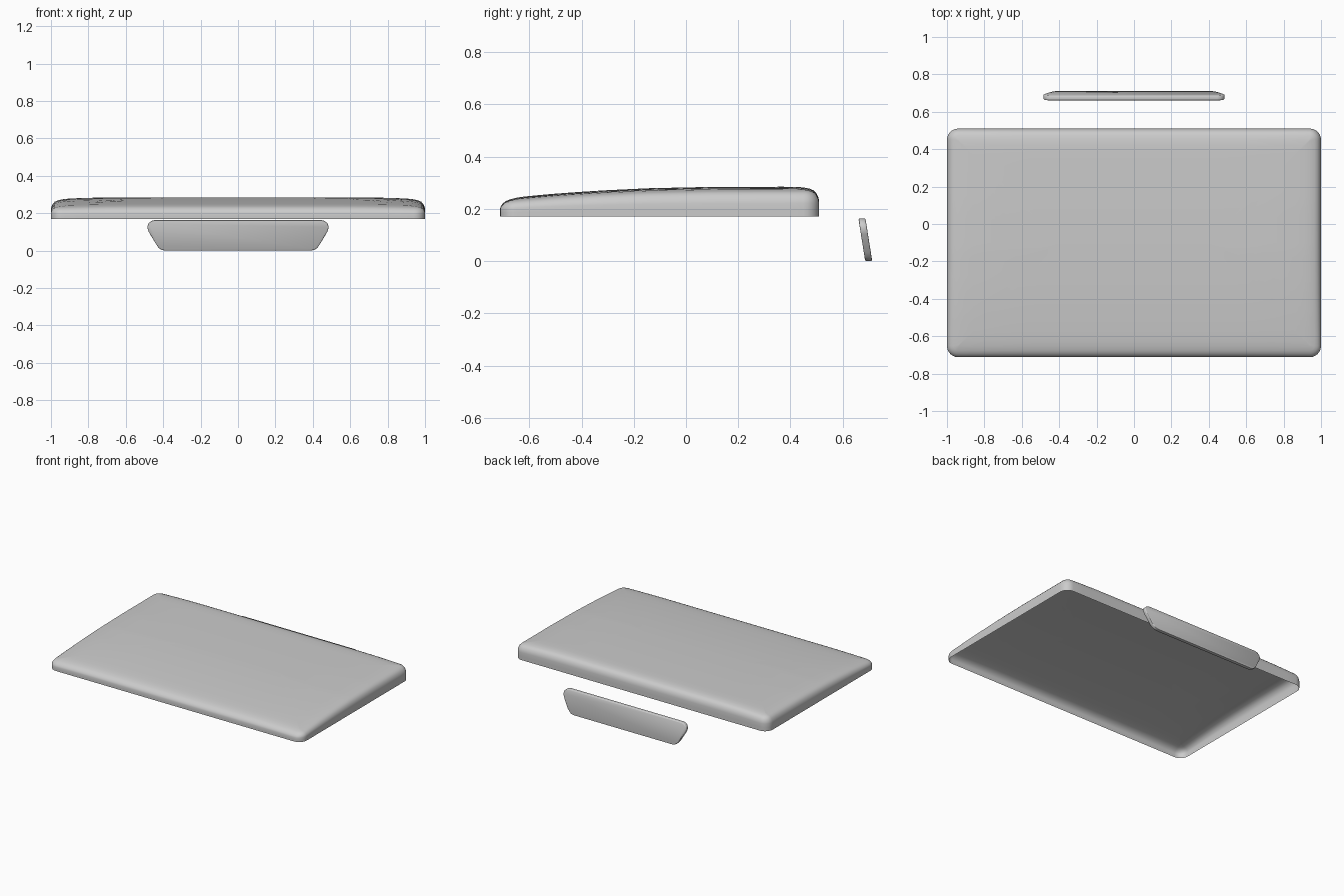
import bpy, bmesh, math

if "Cube" in bpy.data.objects:
    bpy.data.objects.remove(bpy.data.objects["Cube"])


def finish(name, bm, angle):
    bmesh.ops.recalc_face_normals(bm, faces=bm.faces)
    me = bpy.data.meshes.new(name)
    bm.to_mesh(me)
    bm.free()
    ob = bpy.data.objects.new(name, me)
    bpy.context.collection.objects.link(ob)
    bpy.ops.object.select_all(action='DESELECT')
    ob.select_set(True)
    bpy.context.view_layer.objects.active = ob
    bpy.ops.object.shade_smooth_by_angle(angle=math.radians(angle))
    return ob


X0, Y0, Y1, Z0 = 1.0, -0.712, 0.51, 0.17
CROWN = [(-.712, .062), (-.68, .070), (-.635, .076), (-.48, .090), (-.33, .100),
         (-.14, .109), (.1, .114), (.52, .115)]


def crown(y):
    for (a, h), (b, k) in zip(CROWN, CROWN[1:]):
        if y <= b:
            return h + (k - h) * max(0, (y - a) / (b - a))
    return CROWN[-1][1]


def ring(d):
    """Rounded rectangle inset by d, with evenly divided sides."""
    x, ya, yb = X0 - d, Y0 + d, Y1 - d
    r = max(.06 - d, .004)
    corners = [(x - r, ya + r, -90), (x - r, yb - r, 0),
               (-x + r, yb - r, 90), (-x + r, ya + r, 180)]
    arcs = [[(cx + r * math.cos(math.radians(a + 15 * i)),
              cy + r * math.sin(math.radians(a + 15 * i))) for i in range(7)]
            for cx, cy, a in corners]
    pts = []
    for i, arc in enumerate(arcs):
        pts += arc
        p, q = arc[-1], arcs[(i + 1) % 4][0]
        pts += [(p[0] + (q[0] - p[0]) * k / 24, p[1] + (q[1] - p[1]) * k / 24)
                for k in range(1, 24)]
    return pts


# Domed cover: open underneath, low at the front and full at the back
bm = bmesh.new()
rows = []
for d, f in [(0, 0), (0, .25), (0, .5), (.003, .64), (.01, .77), (.02, .87), (.035, .93),
             (.06, .975), (.09, .995), (.14, 1), (.2, 1), (.3, 1), (.4, 1), (.5, 1), (.6, 1)]:
    row = []
    for x, y in ring(d):
        side = 1 - .1 * (max(0, abs(x) - .6) / .4) ** 2
        row.append(bm.verts.new((x, y, Z0 + f * side * crown(y))))
    rows.append(row)
for a, b in zip(rows, rows[1:]):
    n = len(a)
    for i in range(n):
        j = (i + 1) % n
        bm.faces.new((a[i], a[j], b[j], b[i]))
bm.faces.new(rows[-1])
cover = finish("cover_shell", bm, 40)
# open surface: make sure the dome faces up
if sum(p.normal.z * p.area for p in cover.data.polygons) < 0:
    cover.data.flip_normals()

# Tilted rear plate: tapered rounded outline with thickness
half = [(.445, .163), (.464, .158), (.479, .145), (.485, .125), (.479, .103),
        (.437, .032), (.424, .014), (.409, .004), (.390, 0)]
outline = half + [(-x, z) for x, z in reversed(half)]
bm = bmesh.new()
loops = [[bm.verts.new((x, .686 + off - .026 * z / .163, z)) for x, z in outline]
         for off in (0, .027)]
bm.faces.new(loops[0])
bm.faces.new(loops[1])
for i in range(len(outline)):
    j = (i + 1) % len(outline)
    bm.faces.new((loops[0][i], loops[0][j], loops[1][j], loops[1][i]))
rim = [e for e in bm.edges if any(len(f.verts) > 4 for f in e.link_faces)]
bmesh.ops.bevel(bm, geom=rim, offset=.005, segments=2, profile=.5, affect='EDGES')
finish("rear_plate", bm, 50)
